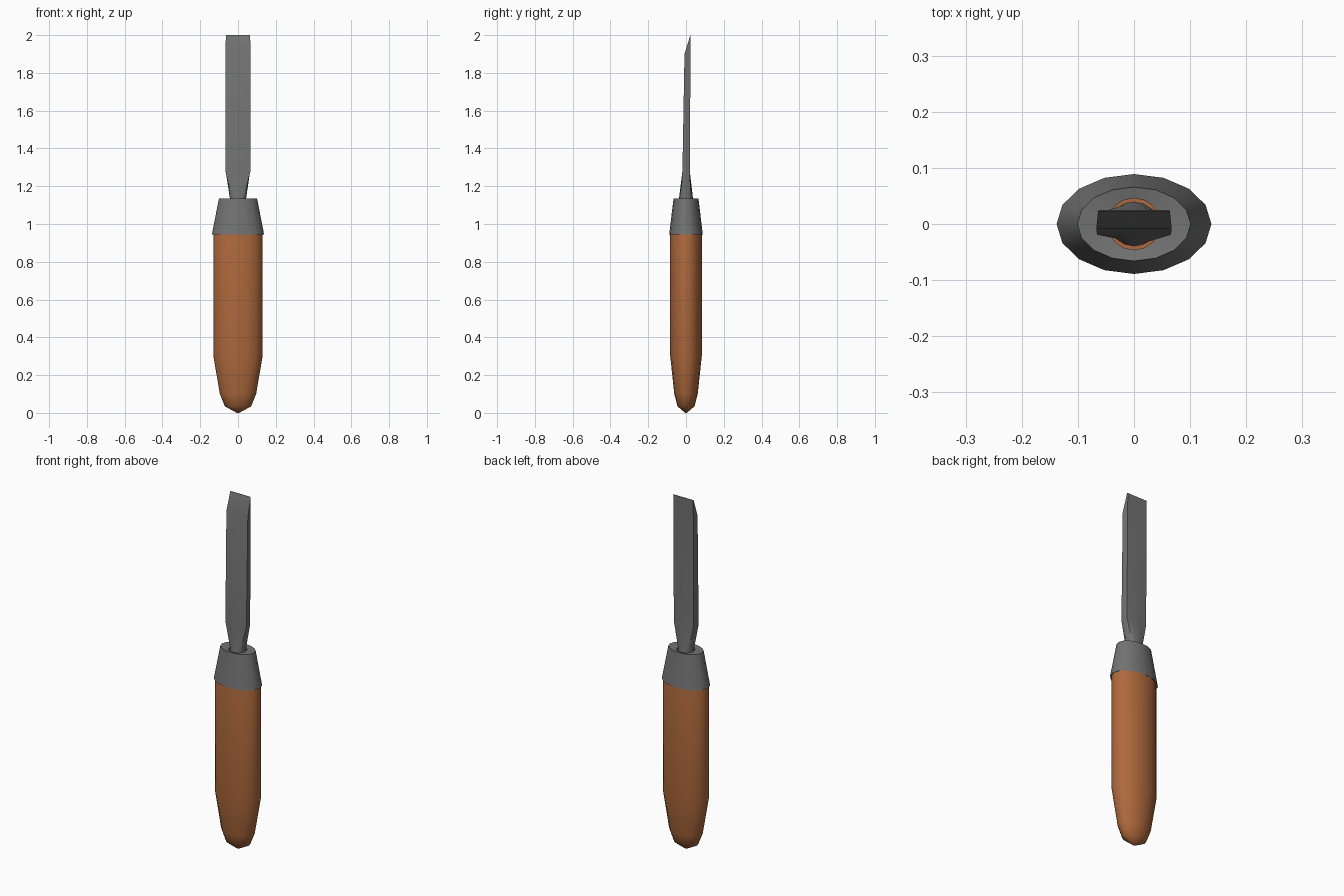
import bpy, bmesh, math

if "Cube" in bpy.data.objects:
    bpy.data.objects.remove(bpy.data.objects["Cube"])

N = 16


def material(name, rgb):
    m = bpy.data.materials.new(name)
    m.diffuse_color = (*rgb, 1)
    m.use_nodes = True
    m.node_tree.nodes["Principled BSDF"].inputs["Base Color"].default_value = m.diffuse_color
    return m


wood = material("orange_wood", (0.42, 0.14, 0.046))
steel = material("grey_steel", (0.17, 0.17, 0.17))


def ellipse(z, rx, ry):
    return [(rx * math.cos(2 * math.pi * i / N), ry * math.sin(2 * math.pi * i / N), z)
            for i in range(N)]


def rectangle(z, rx, y0, y1, z_back=None):
    # front edge at y0, back edge at y1 (slightly narrower back)
    pts = []
    for i in range(N):
        c, s = math.cos(2 * math.pi * i / N), math.sin(2 * math.pi * i / N)
        k = max(abs(c), abs(s))
        u, v = c / k, (s / k + 1) / 2
        pts.append((u * (rx - 0.004 * v), y0 + (y1 - y0) * v, z))
    return pts


def loft(name, rings, mat, closed=False, angle=35):
    bm = bmesh.new()
    loops = [[bm.verts.new(p) for p in ring] for ring in rings]
    pairs = list(zip(loops, loops[1:]))
    if closed:
        pairs.append((loops[-1], loops[0]))
    for a, b in pairs:
        for i in range(N):
            j = (i + 1) % N
            bm.faces.new((a[i], a[j], b[j], b[i]))
    if not closed:
        bm.faces.new(loops[0][::-1])
        bm.faces.new(loops[-1])
    bmesh.ops.remove_doubles(bm, verts=bm.verts, dist=0.0001)
    bmesh.ops.recalc_face_normals(bm, faces=bm.faces)
    me = bpy.data.meshes.new(name)
    bm.to_mesh(me)
    bm.free()
    me.materials.append(mat)
    ob = bpy.data.objects.new(name, me)
    bpy.context.collection.objects.link(ob)
    bpy.ops.object.select_all(action='DESELECT')
    ob.select_set(True)
    bpy.context.view_layer.objects.active = ob
    bpy.ops.object.shade_smooth_by_angle(angle=math.radians(angle))
    return ob


# Wooden handle, with a narrower core running up inside the ferrule
loft("handle", [ellipse(*r) for r in [
    (0.0, 0.006, 0.004), (0.035, 0.07, 0.045), (0.10, 0.096, 0.062),
    (0.305, 0.131, 0.084), (0.95, 0.131, 0.084), (1.115, 0.085, 0.055)]], wood, angle=50)

# Steel ferrule: hollow collar with a round hole in the top
loft("ferrule", [ellipse(*r) for r in [
    (0.945, 0.138, 0.089), (1.135, 0.101, 0.066), (1.13, 0.047, 0.046),
    (1.11, 0.047, 0.046), (0.95, 0.128, 0.082)]], steel, closed=True, angle=40)

# Blade: round tang flattening to a bar with a bevelled cutting edge
loft("blade", [
    ellipse(1.09, 0.042, 0.042), ellipse(1.135, 0.043, 0.037),
    rectangle(1.28, 0.066, -0.019, 0.02),
    rectangle(1.9, 0.067, -0.008, 0.024),
    rectangle(2.0, 0.064, 0.023, 0.025)], steel, angle=30)
